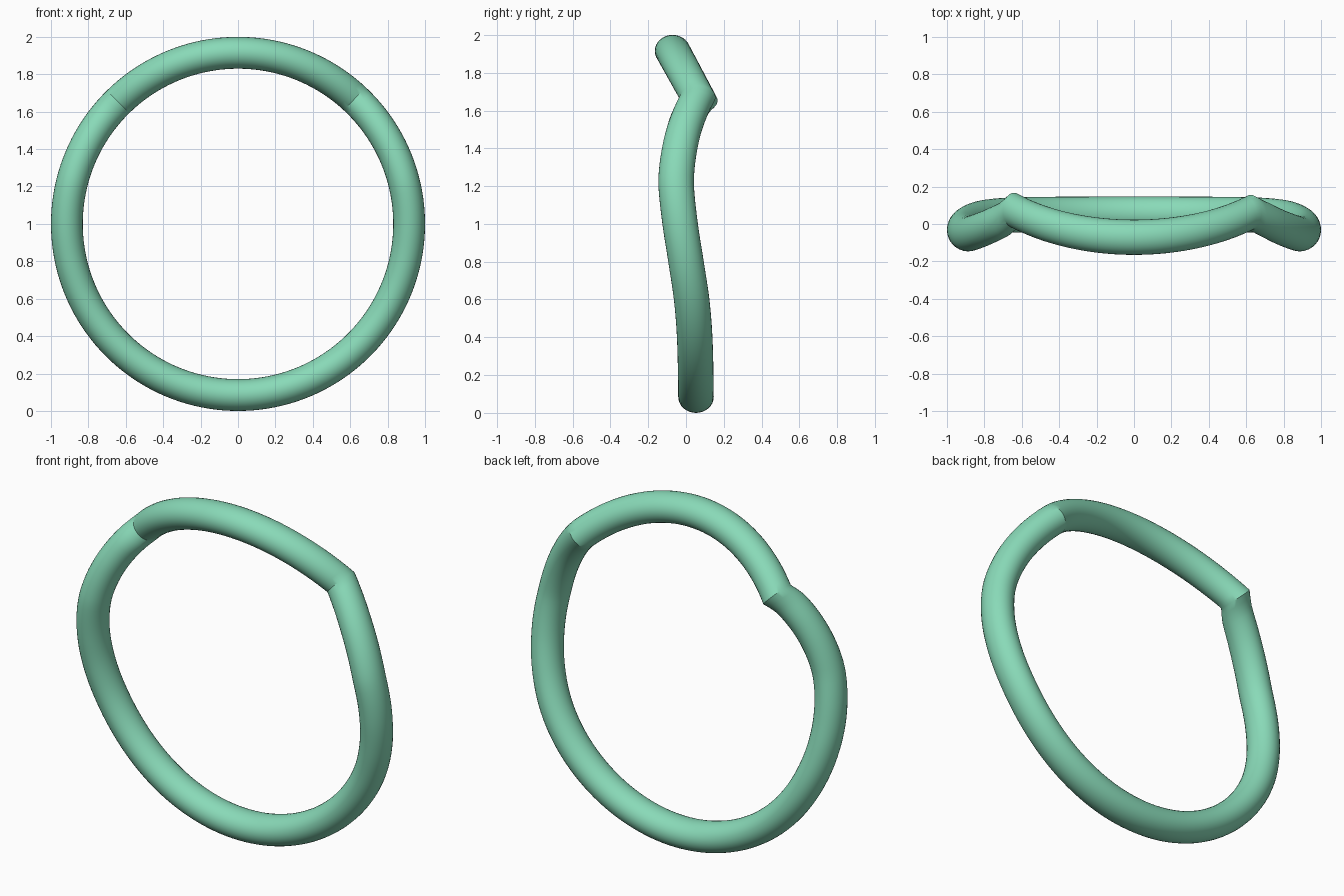
import bpy, bmesh, math
from math import radians, sin, cos, pi

if "Cube" in bpy.data.objects:
    bpy.data.objects.remove(bpy.data.objects["Cube"])

R, A, B = 0.915, 0.085, 0.094      # ring radius, tube half-thickness (radial, depth)
RIGHT, LEFT = 47.0, 134.5          # angles of the two creases
Y_RIGHT, Y_LEFT, Y_TOP = 0.062, 0.073, -0.071
SIDES = 32

# Depth offset of the lower arc by angle
LOWER = [(-90, .053), (-65, .052), (-41, .046), (-26, .03), (-12.6, 0), (0, -.031),
         (12.6, -.052), (19, -.048), (26, -.033), (33, -.01), (41, .028)]


def hermite(pts, t):
    """Smooth interpolation through a few (angle, value) points."""
    def slope(i):
        a, b = pts[max(i - 1, 0)], pts[min(i + 1, len(pts) - 1)]
        return (b[1] - a[1]) / (b[0] - a[0])
    i = max(k for k in range(len(pts) - 1) if pts[k][0] <= t + 1e-6)
    (x0, y0), (x1, y1) = pts[i], pts[i + 1]
    h = x1 - x0
    u = (t - x0) / h
    return ((2*u**3 - 3*u**2 + 1) * y0 + (u**3 - 2*u**2 + u) * h * slope(i)
            + (3*u**2 - 2*u**3) * y1 + (u**3 - u**2) * h * (slope(i + 1) if i else 0))


def depth(deg):
    if RIGHT <= deg <= LEFT:       # upper arc tilts forward in a plane
        end, y = (RIGHT, Y_RIGHT) if deg <= 90 else (LEFT, Y_LEFT)
        s, s0 = sin(radians(deg)), sin(radians(end))
        return y + (Y_TOP - y) * (s - s0) / (1 - s0)
    if deg > 90:                   # left side mirrors the right side
        return hermite(LOWER + [(180 - LEFT, Y_LEFT)], 180 - deg)
    return hermite(LOWER + [(RIGHT, Y_RIGHT)], deg)


# Ring angles, with a loop exactly on each crease
def span(a, b, n):
    return [a + (b - a) * i / n for i in range(n)]


angles = span(-90, RIGHT, 60) + span(RIGHT, 90, 20) + span(90, LEFT, 20) + span(LEFT, 270, 60)

bm = bmesh.new()
loops = []
for deg in angles:
    t, y = radians(deg), depth(deg)
    loop = []
    for j in range(SIDES):
        p = 2 * pi * j / SIDES
        r = R + A * cos(p)
        loop.append(bm.verts.new((r * cos(t), y + B * sin(p), 1 + r * sin(t))))
    loops.append(loop)
for i, a in enumerate(loops):
    b = loops[(i + 1) % len(loops)]
    for j in range(SIDES):
        k = (j + 1) % SIDES
        bm.faces.new((a[j], a[k], b[k], b[j]))
bmesh.ops.recalc_face_normals(bm, faces=bm.faces)

mesh = bpy.data.meshes.new("bent_ring")
bm.to_mesh(mesh)
bm.free()
ring = bpy.data.objects.new("bent_ring", mesh)
bpy.context.collection.objects.link(ring)

mat = bpy.data.materials.new("green")
mat.diffuse_color = (0.25, 0.70, 0.48, 1)
mat.use_nodes = True
mat.node_tree.nodes["Principled BSDF"].inputs["Base Color"].default_value = mat.diffuse_color
mesh.materials.append(mat)

bpy.context.view_layer.objects.active = ring
ring.select_set(True)
bpy.ops.object.shade_smooth_by_angle(angle=radians(30))
